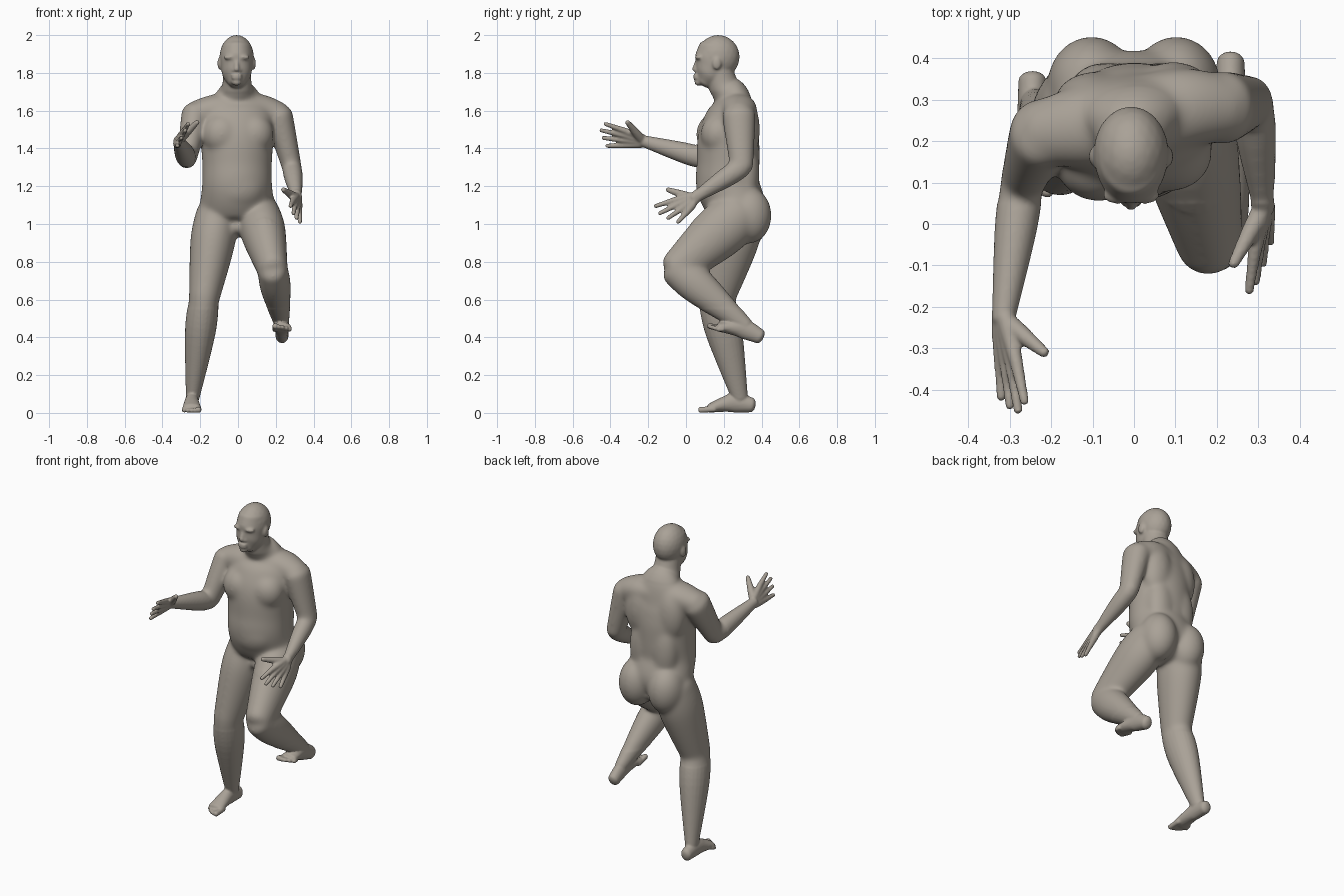
import bpy, bmesh, math
from mathutils import Vector, Matrix

default = bpy.data.objects.get("Cube")
if default:
    bpy.data.objects.remove(default, do_unlink=True)

clay_colour = (.4, .36, .31, 1)
clay = bpy.data.materials.new("warm grey clay")
clay.use_nodes = True
clay.diffuse_color = clay_colour
clay.node_tree.nodes["Principled BSDF"].inputs["Base Color"].default_value = clay_colour

bm = bmesh.new()


def spline(keys, steps):
    """Smooth curve through rows of numbers."""
    rows = [keys[0], *keys, keys[-1]]
    curve = []
    for before, start, end, after in zip(rows, rows[1:], rows[2:], rows[3:]):
        for step in range(steps):
            t = step / steps
            curve.append([q + t / 2 * (r - p + t * (2 * p - 5 * q + 4 * r - s + t * (3 * (q - r) + s - p)))
                          for p, q, r, s in zip(before, start, end, after)])
    return curve + [keys[-1]]


def loft(keys, steps=6, sides=24, yaw=0, cap=.7):
    """Tube with rounded ends through (x, y, z, side radius, depth radius) sections."""
    rows = spline(keys, steps)
    centres = [Vector(row[:3]) for row in rows]
    frames = []
    for i, (centre, row) in enumerate(zip(centres, rows)):
        ahead = centres[min(i + 1, len(rows) - 1)]
        behind = centres[max(i - 1, 0)]
        frames.append((centre, (ahead - behind).normalized(), *row[3:]))

    def dome(frame, sign):
        centre, along, wide, deep = frame
        height = sign * cap * min(wide, deep)
        angles = [math.pi / 2 * k / 5 for k in range(1, 5)]
        return [(centre + along * height * math.sin(a), along, wide * math.cos(a), deep * math.cos(a))
                for a in angles]

    frames = dome(frames[0], -1)[::-1] + frames + dome(frames[-1], 1)
    rings = []
    for centre, along, wide, deep in frames:
        reference = Vector((0, 1, 0)) if abs(along.x) > .85 else Vector((1, 0, 0))
        side = (reference - along * reference.dot(along)).normalized()
        side.rotate(Matrix.Rotation(yaw, 3, along))
        depth = along.cross(side)
        angles = [math.tau * k / sides for k in range(sides)]
        rings.append([bm.verts.new(centre + side * wide * math.cos(a) + depth * deep * math.sin(a))
                      for a in angles])
    for low, high in zip(rings, rings[1:]):
        for k in range(sides):
            bm.faces.new((low[k - 1], low[k], high[k], high[k - 1]))
    bm.faces.new(rings[0][::-1])
    bm.faces.new(rings[-1])


def blob(x, y, z, wide, deep, tall):
    """Ellipsoid muscle or feature."""
    matrix = Matrix.Translation((x, y, z)) @ Matrix.Diagonal((wide, deep, tall, 1))
    bmesh.ops.create_icosphere(bm, subdivisions=3, radius=1, matrix=matrix)


def limb(start, end, root, belly, tip, depth=1.0):
    """Straight tapering segment whose muscle swells a third of the way along."""
    stations = ((start, root), (start.lerp(end, 1 / 3), belly), (end, tip))
    loft([(*point, radius, radius * depth) for point, radius in stations])


def hand(wrist, aim, spread, thumb):
    """Fingers fan across the spread direction and their roots merge into a palm."""
    for i, reach in enumerate((.95, 1.05, 1, .9)):
        fan = spread * (.5 - i / 3)
        knuckle = wrist + aim * .5 + fan * .7
        limb(wrist + fan * .25, knuckle, .022, .021, .016)
        limb(knuckle, wrist + aim * reach + fan, .016, .014, .011)
    limb(wrist + thumb * .1, wrist + thumb * .95, .024, .022, .013)


def arm(shoulder, elbow, wrist, aim, spread, thumb):
    limb(shoulder, elbow, .076, .069, .053, 1.18)
    limb(elbow, wrist, .052, .051, .028, 1.08)
    hand(wrist, aim, spread, thumb)


def foot(heel, pitch, inner):
    """Foot pointing forward; inner is the x direction of the big toe."""
    turn = Matrix.Rotation(pitch, 3, "X")

    def section(x, forward, z, wide, tall):
        return (*(heel + turn @ Vector((x, -forward, z))), wide, tall)

    loft([section(0, -.015, .042, .034, .04), section(0, .07, .054, .037, .052),
          section(0, .13, .045, .042, .04), section(0, .2, .026, .05, .025)])
    for toe in range(5):
        x = inner * (.036 - .019 * toe)
        size = .012 if toe else .016
        loft([section(x, .18, .02, size, size), section(x, .255 - .003 * toe ** 2, size, size, size)])


def leg(hip, knee, ankle, heel, pitch, inner):
    limb(hip, knee, .112, .119, .081, 1.2)
    limb(knee, ankle, .079, .081, .036, 1.2)
    foot(heel, pitch, inner)


# Torso and neck, turned so the right shoulder leads
trunk = [(.29, 1, .14, .1), (.275, 1.08, .195, .15), (.223, 1.2, .186, .166), (.223, 1.32, .185, .166),
         (.225, 1.45, .194, .163), (.237, 1.55, .2, .14), (.25, 1.63, .175, .105), (.24, 1.68, .12, .09),
         (.2, 1.73, .08, .08), (.175, 1.82, .074, .072)]
loft([(-.005, *section) for section in trunk], sides=40, yaw=.12)
left_shoulder, right_shoulder = Vector((.215, .28, 1.575)), Vector((-.225, .22, 1.58))
loft([(*right_shoulder, .08, .072), (-.12, .235, 1.607, .1, .08), (0, .25, 1.61, .105, .085),
      (.12, .28, 1.607, .097, .08), (*left_shoulder, .08, .072)])

# Paired muscles
for s in (-1, 1):
    blob(s * .085, .16 + s * .012, 1.475, .105, .095, .11)   # chest
    blob(s * .095, .3 + s * .012, 1.5, .1, .08, .17)         # shoulder blade
    blob(s * .07, .315, 1.27, .09, .075, .2)                 # lower back
    blob(s * .102, .335, 1.045, .108, .119, .15)             # buttock
blob(0, .165, 1.2, .15, .112, .14)                           # belly
blob(-.01, .22, .985, .05, .07, .045)                        # groin

# Head
middle = -.007
blob(middle, .17, 1.885, .091, .114, .116)
face = [(.097, 1.75, .046, .046), (.12, 1.785, .073, .079), (.141, 1.825, .082, .097),
        (.158, 1.875, .087, .111), (.168, 1.935, .08, .1)]
loft([(middle, *section) for section in face], sides=32, cap=.45)
for s in (-1, 1):
    blob(middle + s * .09, .163, 1.85, .012, .024, .034)     # ear
    blob(middle + s * .034, .07, 1.882, .036, .023, .014)    # brow
    blob(middle + s * .014, .06, 1.813, .013, .017, .011)    # nostril
limb(Vector((middle, .062, 1.87)), Vector((middle, .045, 1.818)), .012, .012, .015)
for z in (1.773, 1.788):
    blob(middle, .057, z, .03, .02, .01)                     # lip
blob(middle, .066, 1.75, .026, .022, .018)                   # chin

# Right arm reaches forward, left arm hangs bent
arm(right_shoulder, Vector((-.27, .1, 1.345)), Vector((-.315, -.23, 1.44)),
    Vector((.025, -.21, .035)), Vector((.055, 0, .115)), Vector((.105, -.085, .105)))
arm(left_shoulder, Vector((.285, .295, 1.3)), Vector((.312, .04, 1.135)),
    Vector((-.01, -.155, -.09)), Vector((-.05, -.11, .09)), Vector((-.077, -.145, .05)))

# Right leg stands, left leg is raised
leg(Vector((-.112, .28, 1.05)), Vector((-.18, .16, .6)), Vector((-.24, .285, .08)),
    Vector((-.245, .33, 0)), 0, 1)
leg(Vector((.11, .28, 1.05)), Vector((.183, -.047, .762)), Vector((.233, .315, .46)),
    Vector((.233, .362, .37)), -.3, -1)

# Fuse everything into one body
bmesh.ops.recalc_face_normals(bm, faces=bm.faces)
mesh = bpy.data.meshes.new("body")
bm.to_mesh(mesh)
bm.free()
body = bpy.data.objects.new("body", mesh)
bpy.context.collection.objects.link(body)
bpy.ops.object.select_all(action="DESELECT")
bpy.context.view_layer.objects.active = body
body.select_set(True)
fuse = body.modifiers.new("fuse", "REMESH")
fuse.mode = "VOXEL"
fuse.voxel_size = .006
bpy.ops.object.modifier_apply(modifier=fuse.name)

# Blend the large muscles most, the face less, the hands and feet least
regions = {"muscles": (80, lambda p: .55 < p.z < 1.7 and (p.y > .05 or p.z < 1)),
           "face": (8, lambda p: p.z > 1.68),
           "whole": (4, lambda p: True)}
for name, (rounds, inside) in regions.items():
    group = body.vertex_groups.new(name=name)
    group.add([v.index for v in body.data.vertices if inside(v.co)], 1, "REPLACE")
    smooth = body.modifiers.new(name, "SMOOTH")
    smooth.iterations = rounds
    smooth.vertex_group = name
    bpy.ops.object.modifier_apply(modifier=smooth.name)

body.data.materials.clear()
body.data.materials.append(clay)
bpy.ops.object.shade_smooth()
